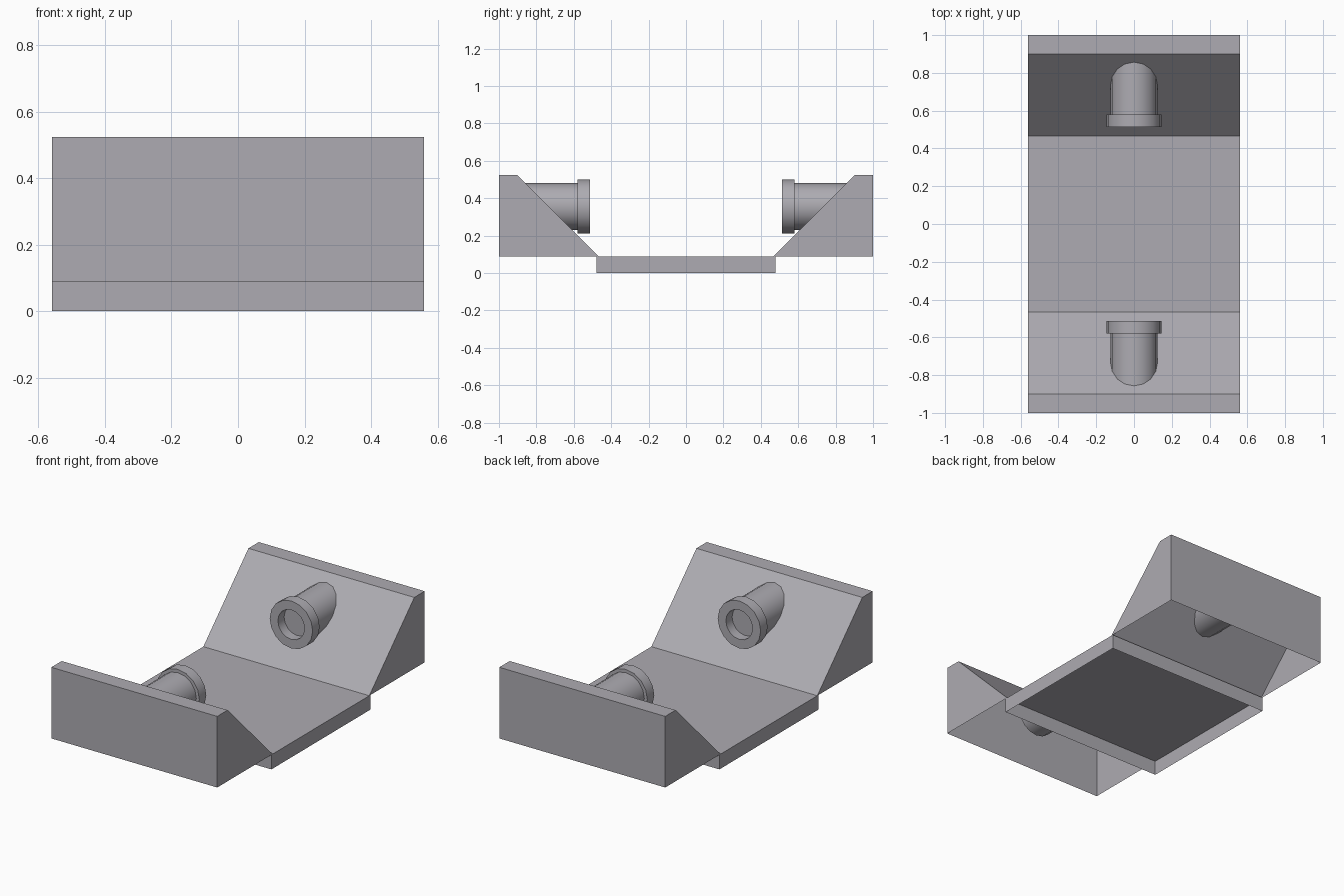
import bpy, bmesh, math

if "Cube" in bpy.data.objects:
    bpy.data.objects.remove(bpy.data.objects["Cube"])

W = 0.56          # half width
FLOOR = 0.089     # top of the tray
TOP = 0.523       # top of the banks
AXIS_Z = 0.355    # height of the pipes

grey = bpy.data.materials.new("warm_grey")
grey.diffuse_color = (0.42, 0.41, 0.445, 1)
grey.use_nodes = True
grey.node_tree.nodes["Principled BSDF"].inputs["Base Color"].default_value = grey.diffuse_color


def make(name, bm, recalc=True):
    if recalc:
        bmesh.ops.recalc_face_normals(bm, faces=bm.faces)
    mesh = bpy.data.meshes.new(name)
    bm.to_mesh(mesh)
    bm.free()
    mesh.materials.append(grey)
    ob = bpy.data.objects.new(name, mesh)
    bpy.context.collection.objects.link(ob)
    return ob


def extruded_shell(name, profile, sign):
    """Extrude a (y, z) profile across the width, leaving its underside open."""
    bm = bmesh.new()
    face = bm.faces.new([bm.verts.new((-W, sign * y, z)) for y, z in profile])
    res = bmesh.ops.extrude_face_region(bm, geom=[face], use_keep_orig=True)
    for v in res["geom"]:
        if isinstance(v, bmesh.types.BMVert):
            v.co.x = W
    bmesh.ops.recalc_face_normals(bm, faces=bm.faces)
    under = [f for f in bm.faces if f.normal.z < -0.9]
    bmesh.ops.delete(bm, geom=under, context='FACES')
    return make(name, bm, recalc=False)


def pipe(name, sign, n=16):
    """Turned pipe along y: recessed mouth, flange, then body into the bank."""
    profile = [(0.09, 0.573), (0.09, 0.513), (0.145, 0.513),
               (0.145, 0.58), (0.125, 0.58), (0.125, 0.875)]
    bm = bmesh.new()
    rings = [[bm.verts.new((r * math.cos(2 * math.pi * i / n), sign * y,
                            AXIS_Z + r * math.sin(2 * math.pi * i / n)))
              for i in range(n)] for r, y in profile]
    for a, b in zip(rings, rings[1:]):
        for i in range(n):
            j = (i + 1) % n
            bm.faces.new((a[i], a[j], b[j], b[i]))
    bm.faces.new(rings[0])
    bm.faces.new(rings[-1])
    ob = make(name, bm)
    bpy.ops.object.select_all(action='DESELECT')
    ob.select_set(True)
    bpy.context.view_layer.objects.active = ob
    bpy.ops.object.shade_smooth_by_angle(angle=math.radians(30))


# Floor tray, open underneath
extruded_shell("floor_tray", [(-0.478, 0), (0.478, 0), (0.478, FLOOR), (-0.478, FLOOR)], 1)

# Sloping bank and pipe at each end
for side, sign in (("front", -1), ("back", 1)):
    extruded_shell(side + "_bank", [(0.466, FLOOR), (1, FLOOR), (1, TOP), (0.9, TOP)], sign)
    pipe(side + "_pipe", sign)
